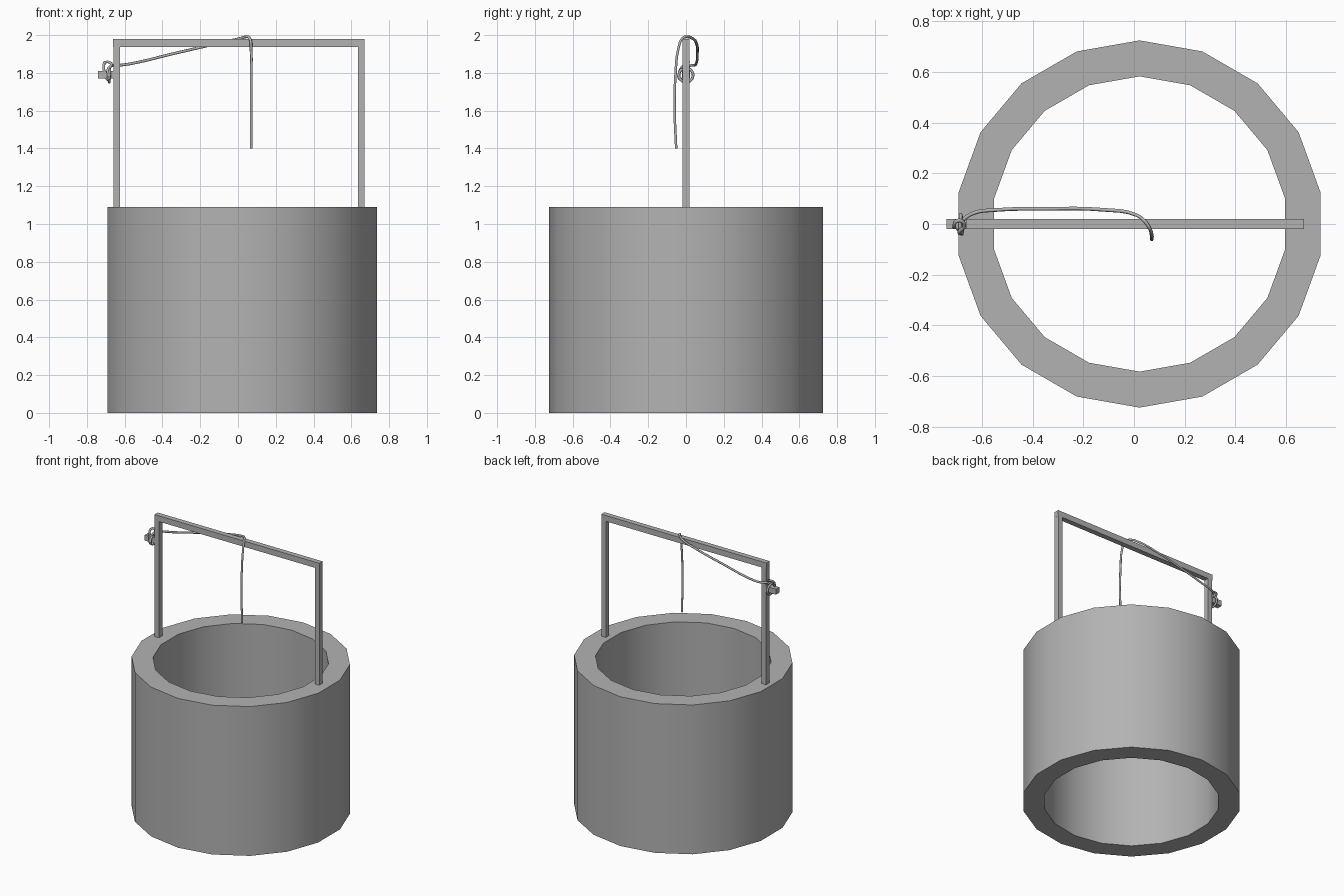
import bpy, bmesh, math

if "Cube" in bpy.data.objects:
    bpy.data.objects.remove(bpy.data.objects["Cube"])

SIDES = 18
CX = 0.022

# One mid-dark grey for the whole model
grey = bpy.data.materials.new("dark_grey")
grey.diffuse_color = (0.45, 0.45, 0.45, 1)
grey.use_nodes = True
grey.node_tree.nodes["Principled BSDF"].inputs["Base Color"].default_value = grey.diffuse_color


def add_object(name, data):
    data.materials.append(grey)
    ob = bpy.data.objects.new(name, data)
    bpy.context.collection.objects.link(ob)
    return ob


def mesh_object(name, bm):
    me = bpy.data.meshes.new(name)
    bm.to_mesh(me)
    bm.free()
    return add_object(name, me)


# Axis-aligned beam between two corners
def box(name, lo, hi):
    bm = bmesh.new()
    bmesh.ops.create_cube(bm, size=1)
    for v in bm.verts:
        v.co = [(a + b) / 2 + c * (b - a) for a, b, c in zip(lo, hi, v.co)]
    return mesh_object(name, bm)


# Well wall: rectangular profile swept round 18 sides, shaft open top and bottom
def ring_wall(name, r_out, r_in, height):
    bm = bmesh.new()
    profile = [(r_out, 0), (r_out, height), (r_in, height), (r_in, 0)]
    rings = []
    for i in range(SIDES):
        a = math.radians(10) + i * math.tau / SIDES
        rings.append([bm.verts.new((CX + r * math.cos(a), r * math.sin(a), z)) for r, z in profile])
    for i in range(SIDES):
        p, q = rings[i], rings[(i + 1) % SIDES]
        for j in range(4):
            k = (j + 1) % 4
            bm.faces.new((p[j], q[j], q[k], p[k]))
    bmesh.ops.recalc_face_normals(bm, faces=bm.faces)
    ob = mesh_object(name, bm)
    bpy.context.view_layer.objects.active = ob
    ob.select_set(True)
    bpy.ops.object.shade_smooth_by_angle(angle=math.radians(35))
    ob.select_set(False)


ring_wall("well_wall", 0.725, 0.583, 1.09)

# Frame: two posts, the crossbeam and the tie-off peg
box("left_post", (-0.66, -0.019, 1.085), (-0.624, 0.019, 1.94))
box("right_post", (0.634, -0.019, 1.085), (0.67, 0.019, 1.94))
box("crossbeam", (-0.662, -0.019, 1.938), (0.671, 0.019, 1.98))
box("rope_peg", (-0.74, -0.02, 1.77), (-0.66, 0.02, 1.81))

# Rope: hangs from the beam, runs back to the peg and winds round it
path = [(0.07, -0.052, 1.40), (0.07, -0.06, 1.6), (0.07, -0.055, 1.8),
        (0.069, -0.04, 1.93), (0.062, -0.018, 1.984), (0.045, 0.008, 1.991),
        (0.01, 0.035, 1.982), (-0.12, 0.056, 1.953), (-0.35, 0.06, 1.9),
        (-0.55, 0.055, 1.852), (-0.63, 0.044, 1.84), (-0.672, 0.018, 1.837)]
# One and a half turns round the peg
for i in range(12):
    a = math.radians(85 + i * 45)
    path.append((-0.678 - 0.001 * i, 0.037 * math.cos(a), 1.788 + 0.037 * math.sin(a)))
# Loose loop finishing above the peg
path += [(-0.71, -0.005, 1.842), (-0.7, 0.012, 1.857), (-0.675, 0.008, 1.853),
         (-0.672, -0.012, 1.838), (-0.69, -0.03, 1.815), (-0.68, -0.04, 1.78)]

cu = bpy.data.curves.new("rope", 'CURVE')
cu.dimensions = '3D'
cu.bevel_depth = 0.0075
cu.bevel_resolution = 1
cu.resolution_u = 4
cu.use_fill_caps = True
sp = cu.splines.new('BEZIER')
sp.bezier_points.add(len(path) - 1)
for pt, co in zip(sp.bezier_points, path):
    pt.co = co
    pt.handle_left_type = pt.handle_right_type = 'AUTO'
add_object("rope", cu)
